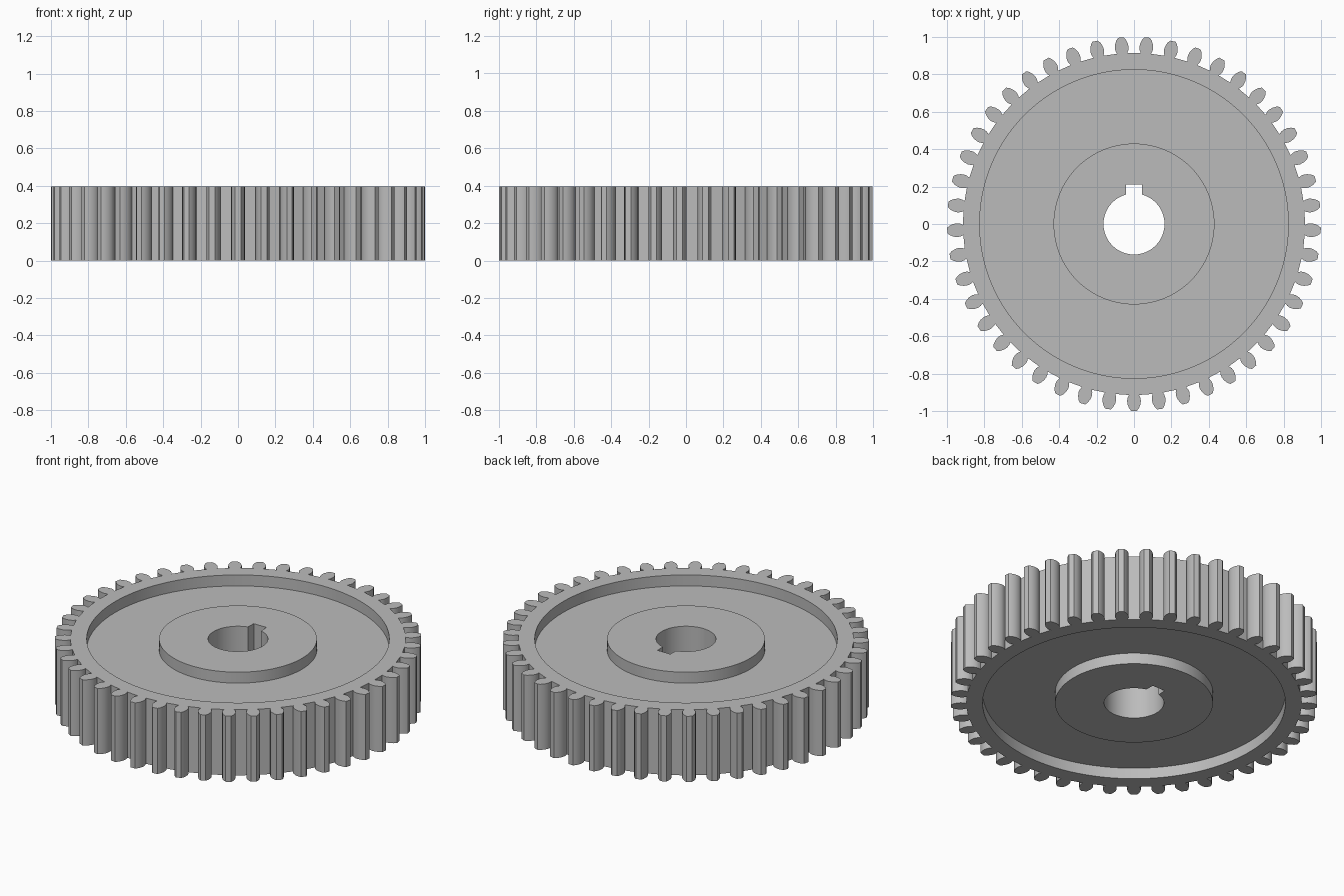
import bpy
import bmesh
from math import cos, sin, radians, tau

if "Cube" in bpy.data.objects:
    bpy.data.objects.remove(bpy.data.objects["Cube"], do_unlink=True)

TEETH = 45
HEIGHT = 0.395
RECESS = 0.066
RIM_R, HUB_R, BORE_R = 0.825, 0.43, 0.163
KEY_HALF, KEY_TOP = 0.043, 0.21

# Half of one tooth: (half width, radius) from root to tip
flank = [(0.027, 0.914), (0.034, 0.928), (0.037, 0.945),
         (0.034, 0.965), (0.026, 0.985), (0.015, 0.999)]
tooth = flank + [(-w, r) for w, r in reversed(flank)]
PER = len(tooth)
COUNT = TEETH * PER
pitch = tau / TEETH


def tooth_outline():
    pts = []
    for k in range(TEETH):
        a = radians(-90) + k * pitch
        # Widths run clockwise to counter-clockwise across each tooth
        pts += [(r * cos(a) + w * sin(a), r * sin(a) - w * cos(a)) for w, r in tooth]
    return pts


def circle(radius):
    start = radians(-90) - pitch * (PER - 1) / PER / 2
    return [(radius * cos(start + i * tau / COUNT), radius * sin(start + i * tau / COUNT))
            for i in range(COUNT)]


def keyed_bore():
    return [(x, KEY_TOP) if abs(x) < KEY_HALF and y > 0 else (x, y)
            for x, y in circle(BORE_R)]


bm = bmesh.new()


def ring(points, z):
    return [bm.verts.new((x, y, z)) for x, y in points]


def stitch(a, b):
    for i in range(COUNT):
        j = (i + 1) % COUNT
        bm.faces.new((a[i], a[j], b[j], b[i]))


def tooth_cap(outer, inner):
    # One face per tooth and one per gap, so the narrow roots stay clean
    for s in range(0, COUNT, PER):
        e = s + PER
        n = e % COUNT
        bm.faces.new(outer[s:e] + inner[s:e][::-1])
        bm.faces.new((outer[e - 1], outer[n], inner[n], inner[e - 1]))


# Toothed rim, recessed web and keyed hub, the same on both sides
sides = []
for face_z, floor_z in ((0, RECESS), (HEIGHT, HEIGHT - RECESS)):
    outer = ring(tooth_outline(), face_z)
    rim = ring(circle(RIM_R), face_z)
    floor_out = ring(circle(RIM_R), floor_z)
    floor_in = ring(circle(HUB_R), floor_z)
    hub = ring(circle(HUB_R), face_z)
    bore = ring(keyed_bore(), face_z)
    tooth_cap(outer, rim)
    for a, b in ((rim, floor_out), (floor_out, floor_in), (floor_in, hub), (hub, bore)):
        stitch(a, b)
    sides.append((outer, bore))

# Tooth flanks and bore wall
stitch(sides[0][0], sides[1][0])
stitch(sides[0][1], sides[1][1])
bmesh.ops.recalc_face_normals(bm, faces=bm.faces)

mesh = bpy.data.meshes.new("spur_gear")
bm.to_mesh(mesh)
bm.free()
gear = bpy.data.objects.new("spur_gear", mesh)
bpy.context.collection.objects.link(gear)

# Plain grey metal
color = (0.5, 0.5, 0.5, 1)
mat = bpy.data.materials.new("steel_grey")
mat.use_nodes = True
mat.diffuse_color = color
mat.node_tree.nodes["Principled BSDF"].inputs["Base Color"].default_value = color
mesh.materials.append(mat)

bpy.context.view_layer.objects.active = gear
gear.select_set(True)
bpy.ops.object.shade_smooth_by_angle(angle=radians(28))
